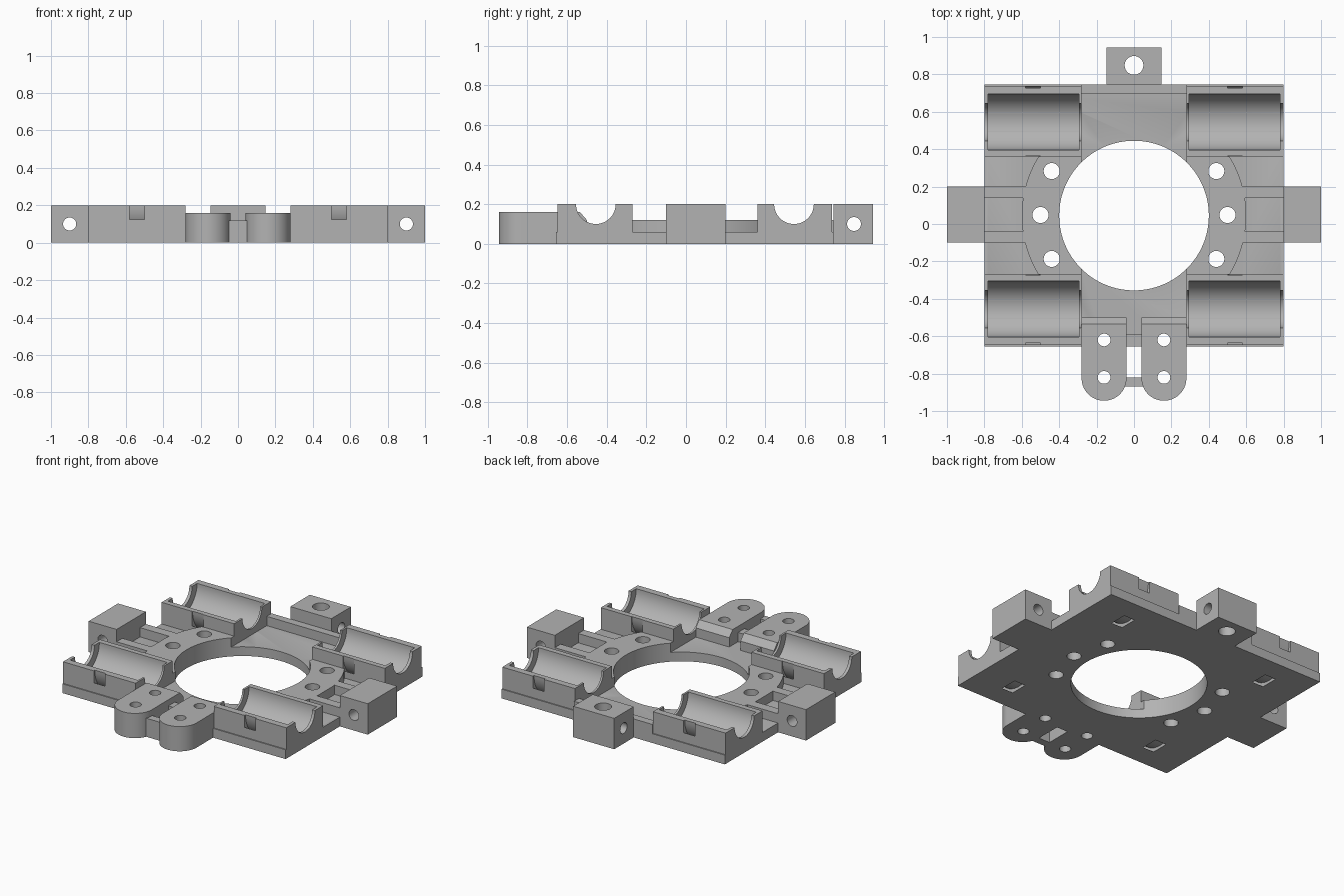
import bpy, bmesh, math

cube = bpy.data.objects.get("Cube")
if cube:
    bpy.data.objects.remove(cube, do_unlink=True)

grey = bpy.data.materials.new("plain_grey")
grey.use_nodes = True
grey.diffuse_color = (0.45, 0.45, 0.45, 1)
bsdf = next(n for n in grey.node_tree.nodes if n.type == 'BSDF_PRINCIPLED')
bsdf.inputs["Base Color"].default_value = grey.diffuse_color

PLATE, DECK, TOP, LUG = 0.06, 0.12, 0.2, 0.16
HUB_Y = 0.045
FRONT, BACK = -0.655, 0.745
PLACE = {'X': lambda a, b, h: (h, a, b),
         'Y': lambda a, b, h: (a, h, b),
         'Z': lambda a, b, h: (a, b, h)}


def prism(name, outline, axis, lo, hi):
    """Extrude a flat outline along an axis."""
    bm = bmesh.new()
    ends = [[bm.verts.new(PLACE[axis](a, b, h)) for a, b in outline] for h in (lo, hi)]
    bm.faces.new(ends[0])
    bm.faces.new(ends[1])
    n = len(outline)
    for i in range(n):
        j = (i + 1) % n
        bm.faces.new((ends[0][i], ends[0][j], ends[1][j], ends[1][i]))
    bmesh.ops.recalc_face_normals(bm, faces=bm.faces)
    mesh = bpy.data.meshes.new(name)
    bm.to_mesh(mesh)
    bm.free()
    mesh.materials.append(grey)
    obj = bpy.data.objects.new(name, mesh)
    bpy.context.collection.objects.link(obj)
    return obj


def box(name, x0, x1, y0, y1, z0, z1):
    return prism(name, [(x0, y0), (x1, y0), (x1, y1), (x0, y1)], 'Z', z0, z1)


def arc(a, b, r, start=0.0, sweep=2 * math.pi, n=64, closed=True):
    steps = n if closed else n + 1
    return [(a + r * math.cos(start + sweep * i / n),
             b + r * math.sin(start + sweep * i / n)) for i in range(steps)]


def rod(axis, a, b, r, lo, hi, n=64):
    return prism("cutter", arc(a, b, r, n=n), axis, lo, hi)


def boolean(obj, cutter, op='DIFFERENCE'):
    mod = obj.modifiers.new("cut", 'BOOLEAN')
    mod.operation, mod.object, mod.solver = op, cutter, 'EXACT'
    deps = bpy.context.evaluated_depsgraph_get()
    mesh = bpy.data.meshes.new_from_object(obj.evaluated_get(deps))
    obj.modifiers.clear()
    obj.data = mesh


def cut(cutter, *objs):
    cutter.hide_render = True
    for obj in objs:
        boolean(obj, cutter)
    bpy.data.objects.remove(cutter, do_unlink=True)


parts = []


def keep(obj):
    parts.append(obj)
    return obj


# Base plate with the large round opening
plate = keep(box("base_plate", -0.8, 0.8, FRONT, BACK, 0, PLATE))
cut(rod('Z', 0, HUB_Y, 0.4, -0.1, 0.3, 128), plate)

for s, side in ((1, "left"), (-1, "right")):
    def span(a, b):
        return sorted((s * a, s * b))

    # Bearing cradles with end lips and a curved strap channel
    for end, y0, y1, yc in (("front", -0.648, -0.27, -0.455), ("back", 0.36, 0.738, 0.545)):
        cradle = keep(box(f"{side}_{end}_bearing_cradle", *span(0.28, 0.8), y0, y1, PLATE, TOP))
        cut(rod('X', yc, TOP, 0.15, *span(0.293, 0.78)), cradle, plate)
        cut(rod('X', yc, TOP, 0.1, *span(0.25, 0.85)), cradle)
        channel = rod('X', yc, TOP, 0.208, *span(0.5, 0.58))
        cut(rod('X', yc, TOP, 0.182, *span(0.45, 0.65)), channel)
        cut(channel, cradle, plate)

    # Raised ring segment with three bolt holes
    ring = keep(prism(f"{side}_ring_segment", arc(0, HUB_Y, 0.6, n=128), 'Z', PLATE, DECK))
    limit = box("limit", *span(0.28, 0.595), -0.27, 0.36, 0, TOP)
    boolean(ring, limit, 'INTERSECT')
    bpy.data.objects.remove(limit, do_unlink=True)
    cut(rod('Z', 0, HUB_Y, 0.4, -0.1, 0.3, 128), ring)
    for x, dy in ((0.44, 0.235), (0.5, 0), (0.44, -0.235)):
        cut(rod('Z', s * x, 0.048 + dy, 0.043, -0.1, 0.3, 32), ring, plate)

    # Side clamp block and the rails leading to it
    clamp = keep(box(f"{side}_clamp_block", *span(0.8, 1.0), -0.1, 0.2, 0, TOP))
    cut(rod('Y', s * 0.9, 0.1, 0.035, -0.3, 0.4, 32), clamp)
    for end, y0 in (("front", -0.1), ("back", 0.14)):
        keep(box(f"{side}_{end}_rail", *span(0.57, 0.8), y0, y0 + 0.06, PLATE, DECK))

    # Front lug with a rounded nose and a sloped heel
    x_in, x_out = 0.04, 0.28
    nose = arc(s * 0.16, -0.825, 0.12, math.pi, math.pi, 32, False)
    lug = keep(prism(f"{side}_front_lug",
                     nose + [(s * 0.16 + 0.12, -0.535), (s * 0.16 - 0.12, -0.535)],
                     'Z', 0, LUG))
    cut(box("cutter", -0.8, 0.8, FRONT, 0, -0.1, PLATE), lug)
    for y in (-0.62, -0.82):
        cut(rod('Z', s * 0.16, y, 0.034, -0.1, 0.3, 32), lug, plate)
    keep(prism(f"{side}_lug_heel",
               [(-0.535, PLATE), (-0.5, PLATE), (-0.5, DECK), (-0.535, LUG)],
               'X', *span(x_in, x_out)))

# Cross bars between the lugs, and the back ridge
keep(box("front_ridge", -0.04, 0.04, FRONT, -0.59, PLATE, DECK))
keep(box("lug_cross_bar", -0.05, 0.05, -0.87, -0.82, 0, DECK))
keep(box("back_ridge", -0.28, 0.28, 0.695, BACK, PLATE, DECK))

# Back tab, drilled from above and from the side
tab = keep(box("back_tab", -0.147, 0.147, BACK, 0.945, 0, TOP))
cut(rod('Z', 0, 0.848, 0.05, -0.1, 0.3), tab)
cut(rod('X', 0.848, 0.1, 0.035, -0.3, 0.3, 32), tab)

# Smooth the curved walls and keep the edges crisp
bpy.ops.object.select_all(action='DESELECT')
for obj in parts:
    obj.select_set(True)
bpy.context.view_layer.objects.active = plate
bpy.ops.object.shade_smooth_by_angle(angle=math.radians(30))
